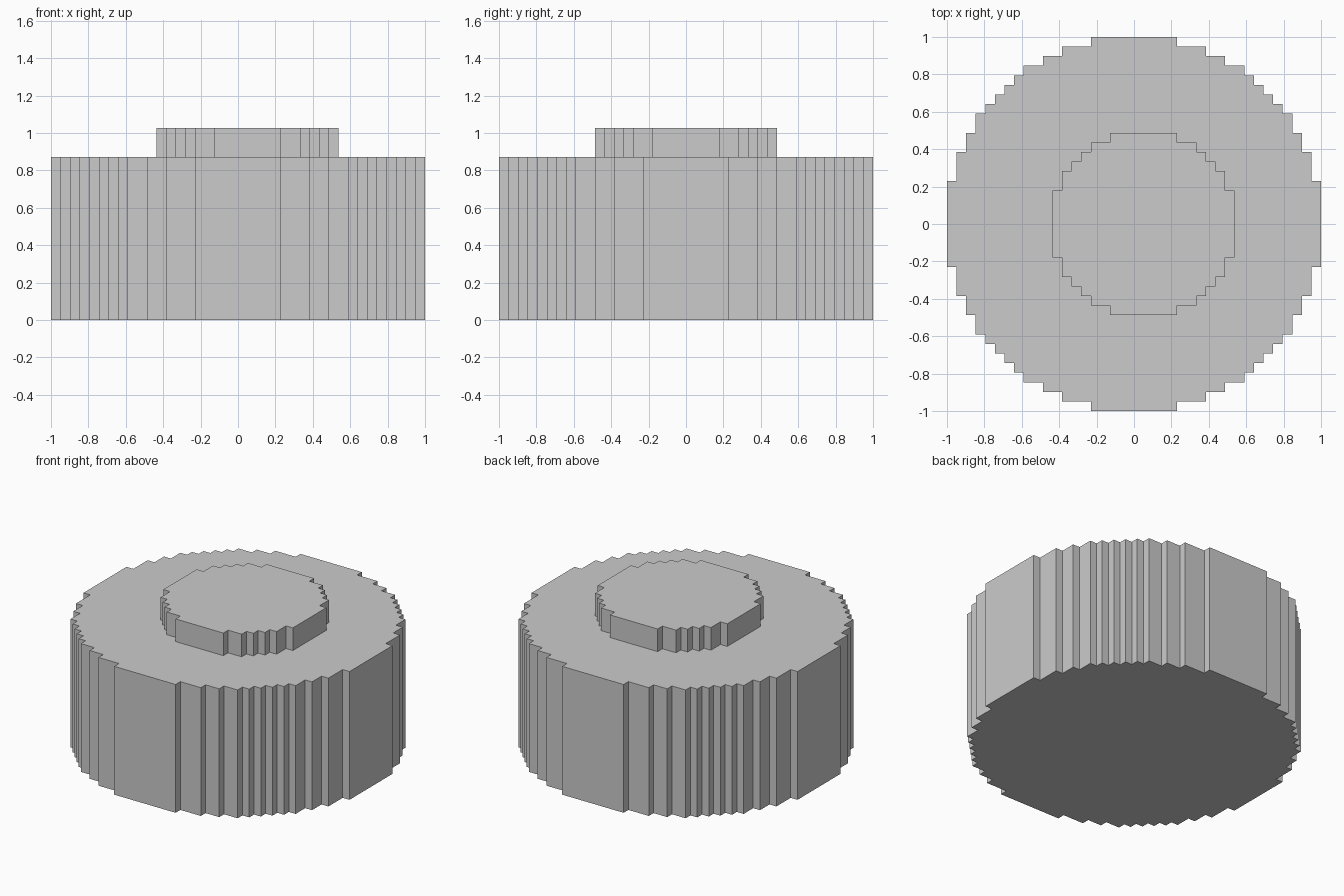
import bpy, bmesh

if "Cube" in bpy.data.objects:
    bpy.data.objects.remove(bpy.data.objects["Cube"])

U = 2 / 39  # size of one grid cell


def stepped_outline(n, cx):
    """Counter-clockwise stair-step outline of a circle n + 0.5 cells in radius."""
    r2 = (n + 0.5) ** 2
    quarter = []
    prev = None
    for j in range(n + 1):
        half = max(i for i in range(n + 1) if i * i + j * j <= r2) + 0.5
        if half != prev:
            if prev is not None:
                quarter += [(prev, j - 0.5), (half, j - 0.5)]
            prev = half
    quarter.append((prev, n + 0.5))
    quarter.insert(0, (n + 0.5, quarter[-1][0])) if quarter[0][0] != n + 0.5 else None
    # Rotate the quarter outline four times
    pts = []
    for _ in range(4):
        pts += quarter
        quarter = [(-y, x) for x, y in quarter]
    # Drop repeated corners
    pts = [p for k, p in enumerate(pts) if p != pts[k - 1]]
    return [((x + cx) * U, y * U) for x, y in pts]


def stepped_disc(name, n, cx, z0, z1, bottom=True):
    bm = bmesh.new()
    outline = stepped_outline(n, cx)
    low = [bm.verts.new((x, y, z0 * U)) for x, y in outline]
    high = [bm.verts.new((x, y, z1 * U)) for x, y in outline]
    for k in range(len(low)):
        bm.faces.new((low[k - 1], low[k], high[k], high[k - 1]))
    bm.faces.new(high)
    if bottom:
        bm.faces.new(low[::-1])
    mesh = bpy.data.meshes.new(name)
    bm.to_mesh(mesh)
    bm.free()
    obj = bpy.data.objects.new(name, mesh)
    bpy.context.collection.objects.link(obj)
    return obj


# Wide drum standing on the floor
stepped_disc("drum_body", 19, 0, 0, 17)
# Small raised disc on top, one cell off centre
stepped_disc("top_disc", 9, 1, 17, 20, bottom=False)
